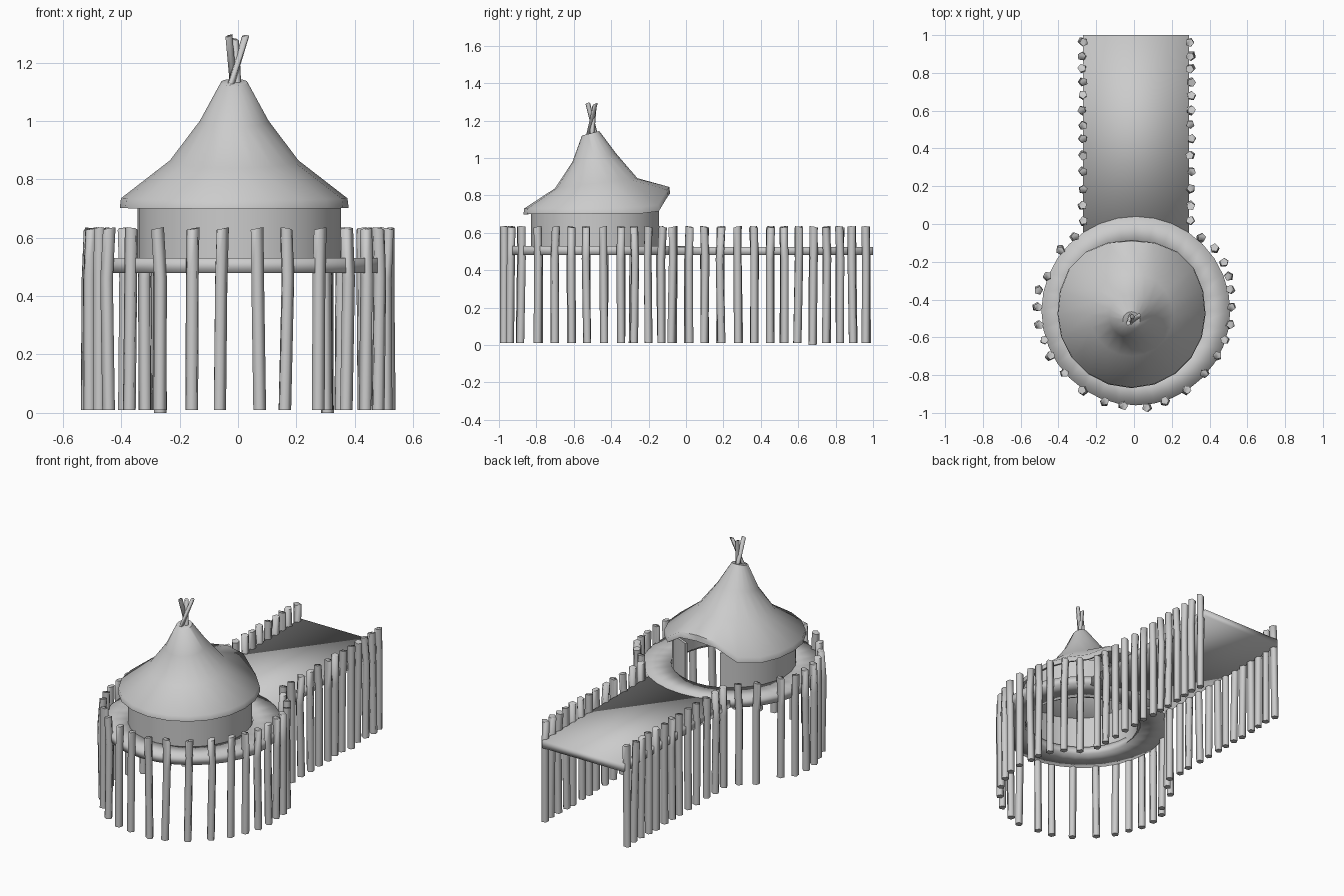
import bpy, bmesh, math, random
from mathutils import Vector

if "Cube" in bpy.data.objects:
    bpy.data.objects.remove(bpy.data.objects["Cube"])

random.seed(4)


def finish(name, bm, smooth=None):
    bmesh.ops.recalc_face_normals(bm, faces=bm.faces)
    me = bpy.data.meshes.new(name)
    bm.to_mesh(me)
    bm.free()
    ob = bpy.data.objects.new(name, me)
    bpy.context.collection.objects.link(ob)
    if smooth:
        bpy.ops.object.select_all(action='DESELECT')
        bpy.context.view_layer.objects.active = ob
        ob.select_set(True)
        bpy.ops.object.shade_smooth_by_angle(angle=math.radians(smooth))
    return ob


def skin(bm, rings, closed=True, loop=False, caps=False):
    """Bridge successive rings of points with quads."""
    vs = [[bm.verts.new(p) for p in r] for r in rings]
    n = len(vs[0])
    pairs = list(zip(vs, vs[1:])) + ([(vs[-1], vs[0])] if loop else [])
    for a, b in pairs:
        for i in range(n if closed else n - 1):
            j = (i + 1) % n
            bm.faces.new((a[i], a[j], b[j], b[i]))
    if caps:
        bm.faces.new(vs[0])
        bm.faces.new(vs[-1])
    if loop and not closed:
        bm.faces.new([r[0] for r in vs])
        bm.faces.new([r[-1] for r in vs])


def arc(cx, cy, r, z, angles):
    # angle is measured from the doorway direction (+y)
    return [(cx + r * math.sin(a), cy + r * math.cos(a), z) for a in angles]


def pole(name, path, r, sides=5):
    bm = bmesh.new()
    spin = random.uniform(0, 6.28)
    skin(bm, [[(x + r * math.cos(spin + k * math.tau / sides),
                y + r * math.sin(spin + k * math.tau / sides),
                z + 0.005 * math.cos(k * math.tau / sides) * (i == len(path) - 1))
               for k in range(sides)] for i, (x, y, z) in enumerate(path)], caps=True)
    return finish(name, bm, 80)


def post(name, x, y, foot=0.01):
    j = lambda s: random.uniform(-s, s)
    pole(name, [(x + j(.006), y + j(.005), foot),
                (x + j(.005), y + j(.005), 0.46),
                (x + j(.007), y + j(.006), 0.631)], 0.023)


# ring platform, open in the middle
full = [k * math.tau / 32 for k in range(32)]
bm = bmesh.new()
skin(bm, [arc(0.01, -0.46, r, z, full) for r, z in
          ((0.5, 0.48), (0.5, 0.53), (0.34, 0.53), (0.34, 0.48))], loop=True)
finish("ring_platform", bm, 100)

# walkway slab
bm = bmesh.new()
bmesh.ops.create_cube(bm, size=1)
for v in bm.verts:
    v.co = Vector((0.01 + v.co.x * 0.56, 0.47 + v.co.y * 1.06, 0.5025 + v.co.z * 0.045))
finish("walkway", bm, 100)

# hut wall with an off-centre doorway facing the walkway
door = [math.radians(17 + k * 321 / 24) for k in range(25)]
bm = bmesh.new()
skin(bm, [arc(0.005, -0.48, r, z, door) for r, z in
          ((0.35, 0.49), (0.35, 0.74), (0.335, 0.74), (0.335, 0.49))],
     closed=False, loop=True)
finish("hut_wall", bm, 40)

# thatched roof: rim lifted over the doorway, peak tilted to the front
SEG = 20


def roof_ring(cy, r, z, tilt, lift):
    pts = []
    for k in range(SEG):
        a = k * math.tau / SEG
        t = min(k, SEG - k)
        up = lift * (1.0, 0.85, 0.1)[t] if t < 3 else 0
        # the rim bulges beside the doorway
        bulge = 1 + 0.05 * math.sin(2 * a) ** 2 * (lift > 0 and math.cos(a) > 0)
        pts.append((-0.013 + r * bulge * math.sin(a), cy + r * bulge * math.cos(a),
                    z + tilt * math.cos(a) + up))
    return pts


rings = [roof_ring(*p) for p in (
    (-0.51, 0.042, 1.105, .012, 0), (-0.49, 0.09, 0.985, .02, 0),
    (-0.48, 0.20, 0.835, .025, 0), (-0.477, 0.382, 0.702, .003, .105),
    (-0.477, 0.392, 0.702, .003, .105), (-0.477, 0.388, 0.735, .005, .105),
    (-0.48, 0.22, 0.865, .027, 0), (-0.49, 0.118, 1.0, .022, 0),
    (-0.51, 0.046, 1.132, .012, 0))]
bm = bmesh.new()
skin(bm, rings, caps=True)
finish("thatched_roof", bm, 60)

# crossed sticks at the peak
for a, b in (((-.035, -.530, 1.09), (.026, -.485, 1.29)),
             ((-.012, -.475, 1.09), (-.030, -.525, 1.292)),
             ((.000, -.505, 1.09), (-.010, -.490, 1.28))):
    pole("peak_stick", [a, b], 0.013)

# posts around the ring platform
right = ((.355, -.075), (.43, -.13), (.475, -.205), (.50, -.275), (.51, -.35), (.513, -.44),
         (.51, -.53), (.48, -.61), (.44, -.70), (.375, -.79), (.275, -.88), (.165, -.94),
         (.07, -.97))
left = ((-.315, -.065), (-.385, -.135), (-.455, -.28), (-.505, -.35), (-.512, -.44),
        (-.505, -.53), (-.48, -.615), (-.445, -.70), (-.37, -.79), (-.27, -.885),
        (-.16, -.94), (-.06, -.96))
for side, spots in (("right", right), ("left", left)):
    for x, y in spots:
        post("ring_post_" + side, x, y)

# posts along both sides of the walkway
for y in (.015, .10, .185, .28, .365, .45, .525, .60, .68, .75, .825, .89, .965):
    foot = 0.0 if y == .68 else 0.01
    post("walkway_post_left", -0.272, y, foot)
    post("walkway_post_right", 0.30, y, foot)
